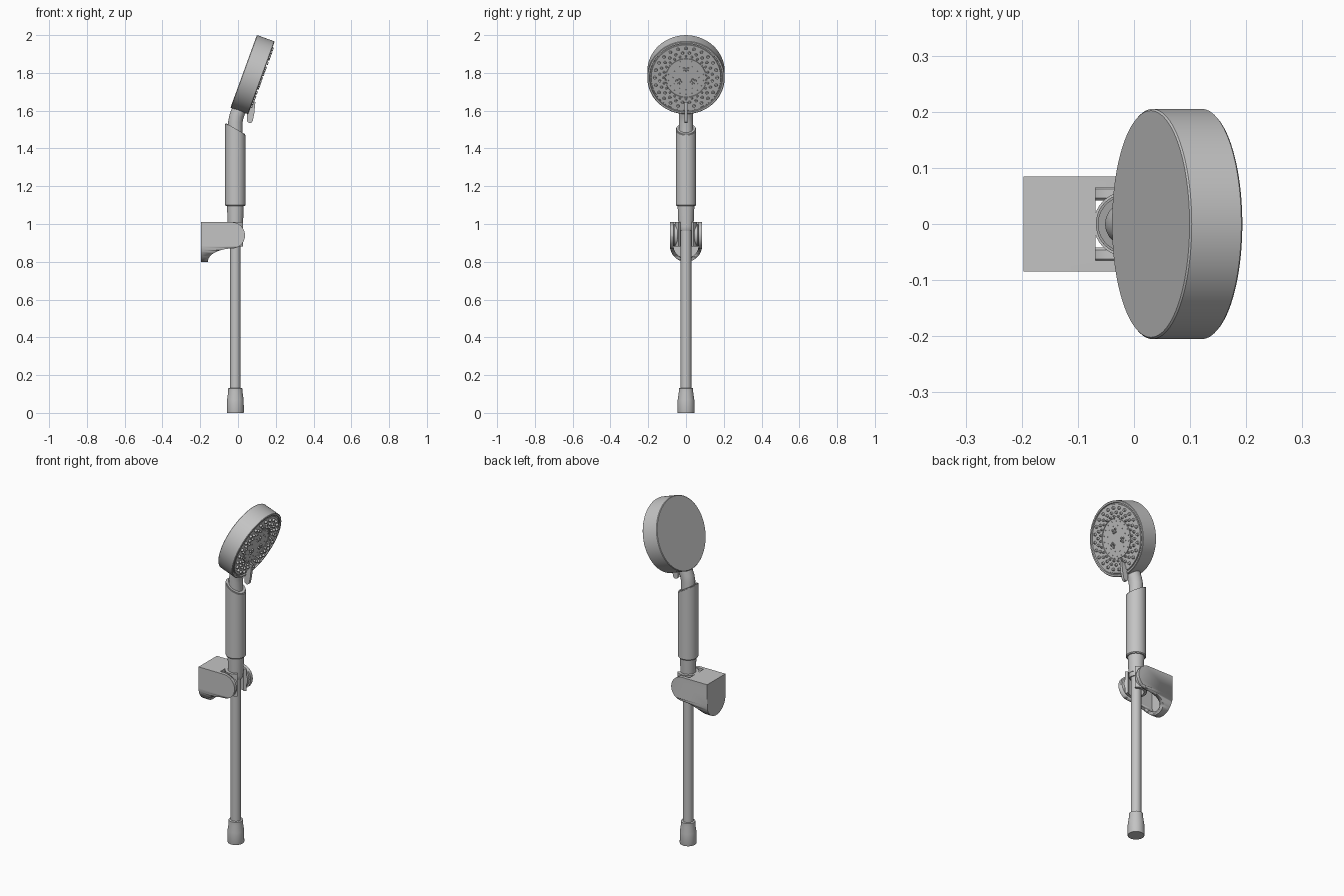
import bpy, bmesh, math
from mathutils import Matrix, Vector

if "Cube" in bpy.data.objects:
    bpy.data.objects.remove(bpy.data.objects["Cube"])

mat = bpy.data.materials.new("satin grey")
mat.use_nodes = True
grey = (0.55, 0.55, 0.55, 1)
mat.diffuse_color = grey
mat.node_tree.nodes["Principled BSDF"].inputs["Base Color"].default_value = grey

AXIS_X = -0.014


def finish(name, bm, matrix=Matrix(), smooth=True):
    bmesh.ops.recalc_face_normals(bm, faces=bm.faces)
    mesh = bpy.data.meshes.new(name)
    bm.to_mesh(mesh)
    bm.free()
    mesh.transform(matrix)
    mesh.materials.append(mat)
    ob = bpy.data.objects.new(name, mesh)
    bpy.context.collection.objects.link(ob)
    if smooth:
        bpy.ops.object.select_all(action="DESELECT")
        bpy.context.view_layer.objects.active = ob
        ob.select_set(True)
        bpy.ops.object.shade_smooth_by_angle(angle=math.radians(35))
    return ob


def lathe_bm(profile, sides=48):
    bm = bmesh.new()
    vs = [bm.verts.new((r, 0, z)) for r, z in profile]
    es = [bm.edges.new(p) for p in zip(vs, vs[1:])]
    bmesh.ops.spin(bm, geom=vs + es, cent=(0, 0, 0), axis=(0, 0, 1),
                   angle=math.tau, steps=sides, use_duplicate=False)
    bmesh.ops.remove_doubles(bm, verts=bm.verts, dist=1e-5)
    return bm


def lathe(name, profile, matrix=Matrix.Translation((AXIS_X, 0, 0)), sides=48):
    return finish(name, lathe_bm(profile, sides), matrix)


def extrude(name, outline, depth, matrix=Matrix()):
    """Extrude an outline in the local xy plane, centred on local z."""
    bm = bmesh.new()
    face = bm.faces.new([bm.verts.new((x, y, -depth / 2)) for x, y in outline])
    new = bmesh.ops.extrude_face_region(bm, geom=[face])["geom"]
    bmesh.ops.translate(bm, vec=(0, 0, depth),
                        verts=[v for v in new if isinstance(v, bmesh.types.BMVert)])
    return finish(name, bm, matrix)


def arc(cx, cy, r, a0, a1, n=16):
    return [(cx + r * math.cos(math.radians(a0 + (a1 - a0) * i / n)),
             cy + r * math.sin(math.radians(a0 + (a1 - a0) * i / n))) for i in range(n + 1)]


def boolean(ob, cutter, op):
    mod = ob.modifiers.new(op.lower(), "BOOLEAN")
    mod.operation, mod.object, mod.solver = op, cutter, "EXACT"
    bpy.context.view_layer.objects.active = ob
    bpy.ops.object.modifier_apply(modifier=mod.name)
    bpy.data.objects.remove(cutter)


# Hose and its end nut
lathe("hose", [(0, 0.1), (0.028, 0.1), (0.028, 0.98), (0, 0.98)], sides=32)
lathe("hose_nut", [(0, 0), (0.044, 0), (0.045, 0.003), (0.044, 0.07), (0.038, 0.11),
                   (0.038, 0.13), (0.028, 0.132), (0, 0.132)])

# Handle foot, grip with slanted top, and neck
lathe("handle_foot", [(0, 0.965), (0.034, 0.965), (0.037, 0.97), (0.037, 0.99),
                      (0.04, 0.99), (0.045, 1.11), (0, 1.11)])
bm = lathe_bm([(0, 1.095), (0.05, 1.095), (0.054, 1.1), (0.054, 1.58), (0, 1.58)])
cut = bmesh.ops.bisect_plane(bm, geom=bm.verts[:] + bm.edges[:] + bm.faces[:],
                             plane_co=(0, 0, 1.505), plane_no=(0.5, 0, 0.87), clear_outer=True)
rim = [e for e in cut["geom_cut"] if isinstance(e, bmesh.types.BMEdge)]
bmesh.ops.holes_fill(bm, edges=rim)
bmesh.ops.bevel(bm, geom=rim, offset=0.004, segments=2, affect="EDGES")
finish("grip", bm, Matrix.Translation((AXIS_X, 0, 0)))

curve = bpy.data.curves.new("neck_path", "CURVE")
curve.dimensions = "3D"
curve.bevel_depth, curve.bevel_resolution, curve.use_fill_caps = 0.038, 8, True
path = [(AXIS_X, 1.45), (AXIS_X, 1.54), (-0.008, 1.57), (0.004, 1.602), (0.017, 1.64)]
spline = curve.splines.new("POLY")
spline.points.add(len(path) - 1)
for p, (x, z) in zip(spline.points, path):
    p.co = (x, 0, z, 1)
tmp = bpy.data.objects.new("neck_path", curve)
bpy.context.collection.objects.link(tmp)
bm = bmesh.new()
bm.from_mesh(tmp.to_mesh())
bpy.data.objects.remove(tmp)
finish("neck", bm)

# Spray head, tilted to face forward and down
head = Matrix.Translation((0.03, 0, 1.808)) @ Matrix.Rotation(math.radians(110), 4, "Y")
lathe("spray_head", [(0, 0), (0.202, 0), (0.205, 0.003), (0.205, 0.097), (0.202, 0.1),
                     (0.193, 0.1), (0.191, 0.092), (0.186, 0.092), (0.184, 0.097),
                     (0.111, 0.097), (0.11, 0.094), (0.106, 0.094), (0.105, 0.097), (0, 0.097)],
      head, sides=96)

# Nozzles in concentric rings, with paired jets at the centre
bm = bmesh.new()


def nozzle(radius, angle, size, height):
    pos = Matrix.Rotation(angle, 4, "Z") @ Vector((radius, 0, 0.096 + height / 2))
    bmesh.ops.create_cone(bm, cap_ends=True, segments=12, radius1=size, radius2=size * 0.75,
                          depth=height, matrix=Matrix.Translation(pos))


for radius, count, size in [(0.165, 24, 0.009), (0.14, 24, 0.008), (0.12, 24, 0.006),
                            (0.095, 18, 0.003), (0.07, 12, 0.003)]:
    for i in range(count):
        shift = 0.5 if radius == 0.14 else 0
        nozzle(radius, math.tau * (i + shift) / count, size, 0.012 if size > 0.005 else 0.004)
for i in range(3):
    for side in (-1, 1):
        for radius in (0.038, 0.052):
            nozzle(radius, math.tau * i / 3 + math.pi + side * 0.2, 0.007, 0.007)
finish("nozzles", bm, head)

# Spray selector lever below the face
lever = [(0.05, 1.61), (0.047, 1.56)] + arc(0.063, 1.551, 0.016, 180, 360, 8) \
    + [(0.086, 1.585), (0.092, 1.645), (0.07, 1.645)]
XZ = Matrix.Rotation(math.radians(90), 4, "X")
extrude("selector_lever", lever, 0.016, XZ)

# Wall holder: side outline trimmed by a round-bottomed front outline
side = [(-0.197, 1.01), (-0.197, 0.8), (-0.16, 0.8)] \
    + [(-0.03 - 0.13 * math.cos(t * math.pi / 20), 0.8 + 0.07 * math.sin(t * math.pi / 20))
       for t in range(1, 10)] \
    + arc(-0.033, 0.94, 0.07, -90, 90)
holder = extrude("wall_holder", side, 0.17, XZ)
YZ = Matrix(((0, 0, 1, 0), (1, 0, 0, 0), (0, 1, 0, 0), (0, 0, 0, 1)))
front = [(0.085, 1.05), (-0.085, 1.05)] + arc(0, 0.885, 0.0851, 180, 360, 24)
boolean(holder, extrude("trim", front, 0.6, YZ), "INTERSECT")
slot = [(-0.069, 0.7), (0.2, 0.7), (0.2, 1.1), (-0.069, 1.1)]
boolean(holder, extrude("slot", slot, 0.13, XZ), "DIFFERENCE")
under = [(0.066, 0.975), (-0.066, 0.975)] + arc(0, 0.885, 0.066, 180, 360, 24)
hollow = Matrix.Translation((-0.11, 0, 0)) @ YZ
boolean(holder, extrude("hollow", under, 0.14, hollow), "DIFFERENCE")

# Pivoting clamp: open ring with a disc on each side
ring = arc(0, 0, 0.058, 45, 315, 32) + arc(0, 0, 0.042, 315, 45, 32)
extrude("clamp_ring", ring, 0.13, Matrix.Translation((AXIS_X, 0, 0.945)))
for name, y in (("left", 0.054), ("right", -0.054)):
    place = Matrix.Translation((-0.03, y, 0.94)) @ XZ
    lathe(name + "_pivot_disc", [(0, -0.012), (0.056, -0.012), (0.06, -0.008),
                                 (0.06, 0.008), (0.056, 0.012), (0, 0.012)], place)
